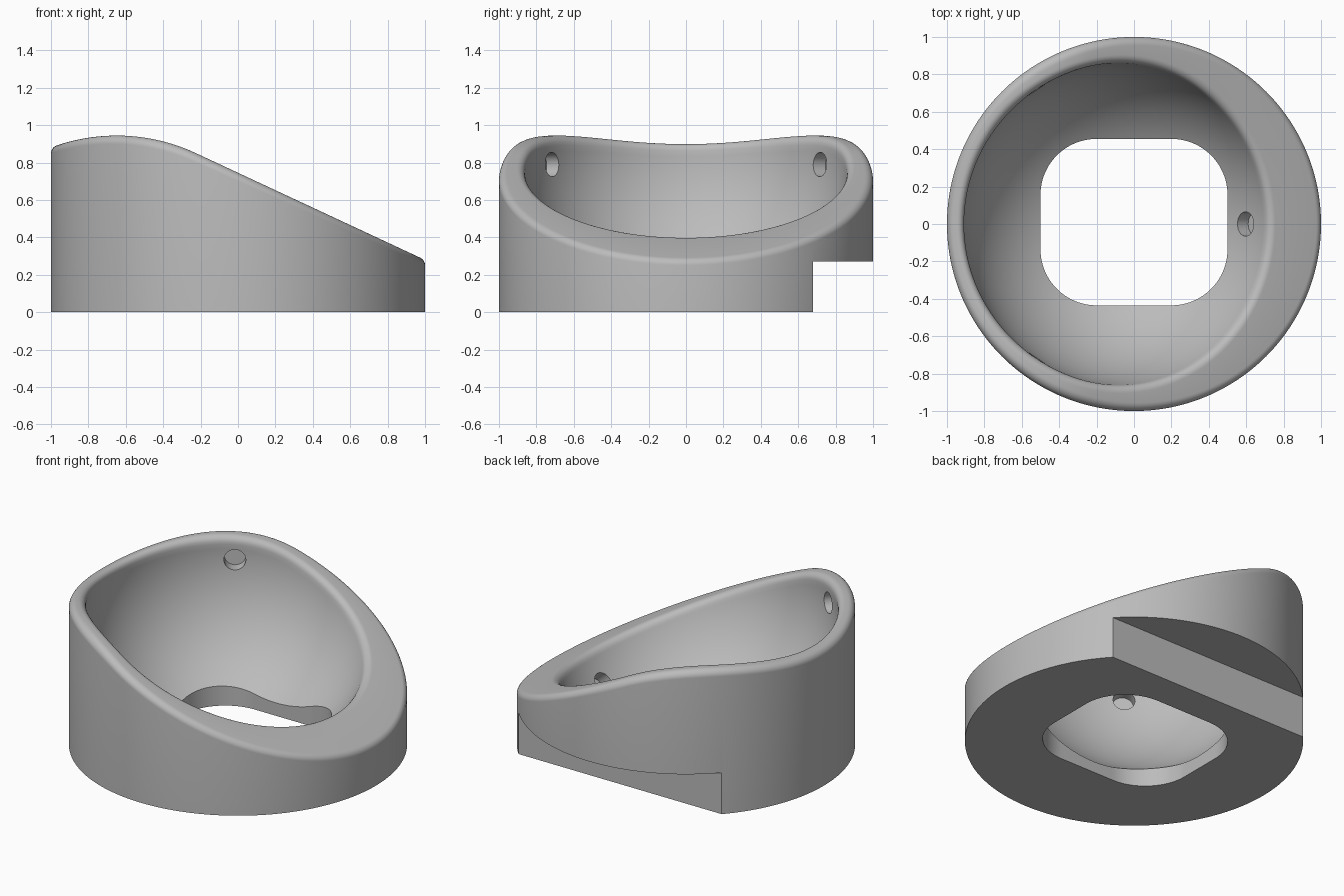
import bpy, bmesh, math
from mathutils import Vector

SEGMENTS = 192
FILLET = 0.045
BOWL = Vector((-0.045, 0, 0.82))
BOWL_RADIUS = 0.865

cube = bpy.data.objects.get("Cube")
if cube:
    bpy.data.objects.remove(cube, do_unlink=True)

grey = bpy.data.materials.new("matte grey")
grey.use_nodes = True
grey.diffuse_color = (0.5, 0.5, 0.5, 1)
grey.node_tree.nodes["Principled BSDF"].inputs["Base Color"].default_value = (0.5, 0.5, 0.5, 1)


def bisect(f, lo, hi):
    """Root of a function that rises from negative to positive."""
    for _ in range(40):
        mid = (lo + hi) / 2
        lo, hi = (mid, hi) if f(mid) < 0 else (lo, mid)
    return lo


def top_height(x):
    """Crowned arc that runs tangentially into a straight slope."""
    slope_start = 0.422
    d = x + 0.65
    if d < slope_start:
        return 0.945 - 1 + math.sqrt(1 - d * d)
    drop = 1 - math.sqrt(1 - slope_start ** 2)
    return 0.945 - drop - 0.466 * (d - slope_start)


def hole_radius(c, s):
    """Distance from the axis to the rounded rectangular floor opening."""
    corner = 0.3

    def outside(r):
        dx = abs(r * c) - (0.5 - corner)
        dy = abs(r * s - 0.01) - (0.445 - corner)
        return math.hypot(max(dx, 0), max(dy, 0)) - corner
    return bisect(outside, 0, 1)


def fillet(corner, a, b, limit, steps=8):
    """Circular arc rounding a corner between unit directions a and b."""
    half = a.angle(b) / 2
    setback = min(FILLET / math.tan(half), limit)
    p, q, w = corner + a * setback, corner + b * setback, math.sin(half)
    points = []
    for i in range(steps + 1):
        t = i / steps
        k0, k1, k2 = (1 - t) ** 2, 2 * t * (1 - t) * w, t * t
        points.append((p * k0 + corner * k1 + q * k2) / (k0 + k1 + k2))
    return points, setback


def section(angle):
    """Closed radial section: floor, outer wall, rounded rim, bowl."""
    c, s = math.cos(angle), math.sin(angle)
    hole = hole_radius(c, s)
    mid = BOWL.x * c
    rho = math.sqrt(BOWL_RADIUS ** 2 - (BOWL.x * s) ** 2)

    def bowl(phi):
        return Vector((mid + rho * math.cos(phi), BOWL.z + rho * math.sin(phi)))

    phi = bisect(lambda t: bowl(t).y - top_height(bowl(t).x * c), -1.4, 1.4)
    outer, inner = Vector((1, top_height(c))), bowl(phi)
    along = (inner - outer).normalized()
    limit = (inner - outer).length * 0.49
    outer_arc, _ = fillet(outer, Vector((0, -1)), along, limit)
    down = Vector((math.sin(phi), -math.cos(phi)))
    inner_arc, setback = fillet(inner, -along, down, limit)
    start, end = phi - setback / rho, -math.acos((hole - mid) / rho)
    inner_arc[-1] = bowl(start)
    rows = 28
    wall = [bowl(start + (end - start) * i / rows) for i in range(1, rows + 1)]
    path = [Vector((hole, 0)), Vector((1, 0))] + outer_arc + inner_arc + wall
    return [(p.x * c, p.x * s, p.y) for p in path]


# Body: sections swept round the axis
bm = bmesh.new()
rings = [[bm.verts.new(p) for p in section(math.tau * i / SEGMENTS)] for i in range(SEGMENTS)]
for i, ring in enumerate(rings):
    following = rings[(i + 1) % SEGMENTS]
    for j in range(len(ring)):
        k = (j + 1) % len(ring)
        bm.faces.new((ring[j], following[j], following[k], ring[k]))
bmesh.ops.recalc_face_normals(bm, faces=bm.faces)
mesh = bpy.data.meshes.new("angled_cup")
bm.to_mesh(mesh)
bm.free()
body = bpy.data.objects.new("angled_cup", mesh)
bpy.context.collection.objects.link(body)
mesh.materials.append(grey)

# Rear notch cutter
bpy.ops.mesh.primitive_cube_add(size=1, location=(0, 1.18, -0.23))
notch = bpy.context.object
notch.name = "notch_cutter"
notch.scale = (3, 1, 1)
cutters = [notch]

# Blind pocket cutters, square to the bowl surface
for x, y, z in ((-0.52, 0.71, 0.79), (-0.52, -0.71, 0.79), (0.6, 0, 0.24)):
    normal = (Vector((x, y, z)) - BOWL).normalized()
    bpy.ops.mesh.primitive_cylinder_add(vertices=32, radius=0.065, depth=0.15,
                                        location=BOWL + normal * BOWL_RADIUS)
    pocket = bpy.context.object
    pocket.name = "pocket_cutter"
    pocket.rotation_euler = normal.to_track_quat('Z', 'Y').to_euler()
    cutters.append(pocket)

# Cut the body, then drop the cutters
bpy.ops.object.select_all(action='DESELECT')
bpy.context.view_layer.objects.active = body
body.select_set(True)
for cutter in cutters:
    cutter.hide_render = True
    cutter.data.materials.append(grey)
    mod = body.modifiers.new("cut", 'BOOLEAN')
    mod.operation = 'DIFFERENCE'
    mod.solver = 'EXACT'
    mod.object = cutter
    bpy.ops.object.modifier_apply(modifier=mod.name)
    bpy.data.objects.remove(cutter, do_unlink=True)
bpy.ops.object.shade_smooth_by_angle(angle=math.radians(30))
